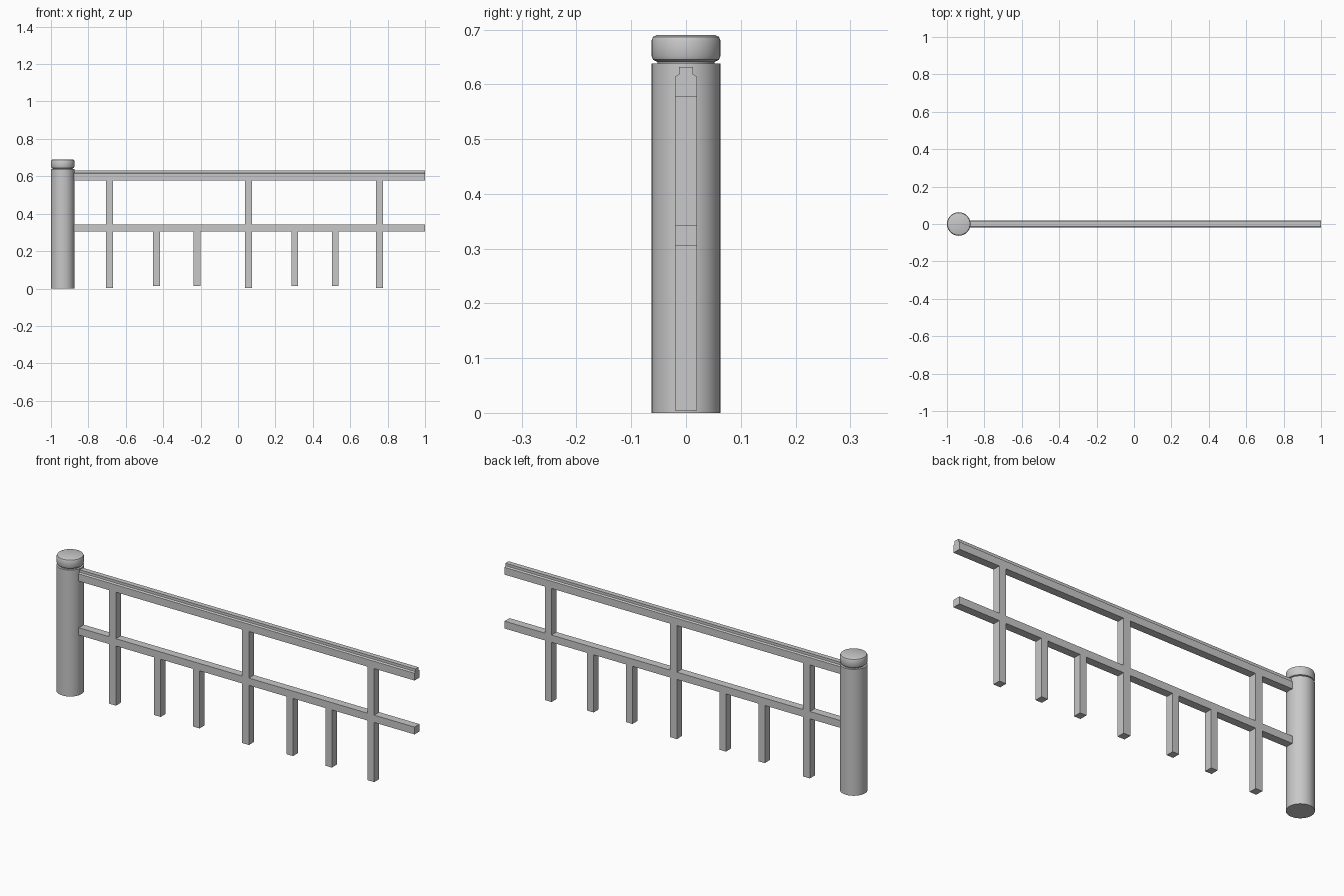
import bpy
import bmesh
import math

cube = bpy.data.objects.get("Cube")
if cube:
    bpy.data.objects.remove(cube, do_unlink=True)

grey = bpy.data.materials.new("plain_grey")
grey.use_nodes = True
grey.diffuse_color = (0.58, 0.58, 0.58, 1)
grey.node_tree.nodes["Principled BSDF"].inputs["Base Color"].default_value = grey.diffuse_color

POST_X = -0.937
HALF_DEPTH = 0.02


def finish(name, bm):
    bmesh.ops.recalc_face_normals(bm, faces=bm.faces)
    mesh = bpy.data.meshes.new(name)
    bm.to_mesh(mesh)
    bm.free()
    mesh.materials.append(grey)
    obj = bpy.data.objects.new(name, mesh)
    bpy.context.collection.objects.link(obj)
    return obj


def extrude_x(name, profile, x0, x1):
    """Solid bar with a (y, z) section running along x."""
    bm = bmesh.new()
    face = bm.faces.new([bm.verts.new((x0, y, z)) for y, z in profile])
    moved = bmesh.ops.extrude_face_region(bm, geom=[face])["geom"]
    for v in moved:
        if isinstance(v, bmesh.types.BMVert):
            v.co.x = x1
    if not face.is_valid or len(bm.faces) < len(profile) + 2:
        bm.faces.new([v for v in bm.verts if v.co.x == x0])
    return finish(name, bm)


def box(name, x0, x1, z0, z1):
    d = HALF_DEPTH
    return extrude_x(name, [(-d, z0), (d, z0), (d, z1), (-d, z1)], x0, x1)


def lathe(name, profile, sides=40):
    """Closed turned solid from (radius, z) points, bottom to top."""
    bm = bmesh.new()
    rings = []
    for r, z in profile:
        ring = []
        for i in range(sides):
            a = math.tau * i / sides
            ring.append(bm.verts.new((POST_X + r * math.cos(a), r * math.sin(a), z)))
        rings.append(ring)
    for low, high in zip(rings, rings[1:]):
        for i in range(sides):
            j = (i + 1) % sides
            bm.faces.new((low[i], low[j], high[j], high[i]))
    bm.faces.new(rings[0])
    bm.faces.new(rings[-1])
    obj = finish(name, bm)
    bpy.ops.object.select_all(action="DESELECT")
    obj.select_set(True)
    bpy.context.view_layer.objects.active = obj
    bpy.ops.object.shade_smooth_by_angle(angle=math.radians(35))
    return obj


# Round post, recessed neck and rounded cap
lathe("post", [(0.063, 0), (0.063, 0.638)])
lathe("post_neck", [(0.052, 0.63), (0.052, 0.645)])
lathe("post_cap", [(0.052, 0.641), (0.060, 0.645), (0.063, 0.652),
                   (0.063, 0.680), (0.060, 0.687), (0.053, 0.69)])

# Handrail with a raised narrow ridge on top
half = [(HALF_DEPTH, 0.577), (HALF_DEPTH, 0.614), (0.0125, 0.619), (0.0125, 0.632)]
extrude_x("top_rail", half + [(-y, z) for y, z in reversed(half)], -0.89, 1)

# Lower rail
box("middle_rail", -0.89, 1, 0.305, 0.342)

# Long balusters pass the lower rail and reach the handrail
for i, x in enumerate((-0.687, 0.056, 0.756)):
    box(f"long_baluster_{i + 1}", x - 0.019, x + 0.019, 0.004, 0.577)

# Short balusters hang below the lower rail
for i, x in enumerate((-0.436, -0.219, 0.303, 0.520)):
    box(f"short_baluster_{i + 1}", x - 0.018, x + 0.018, 0.014, 0.305)
